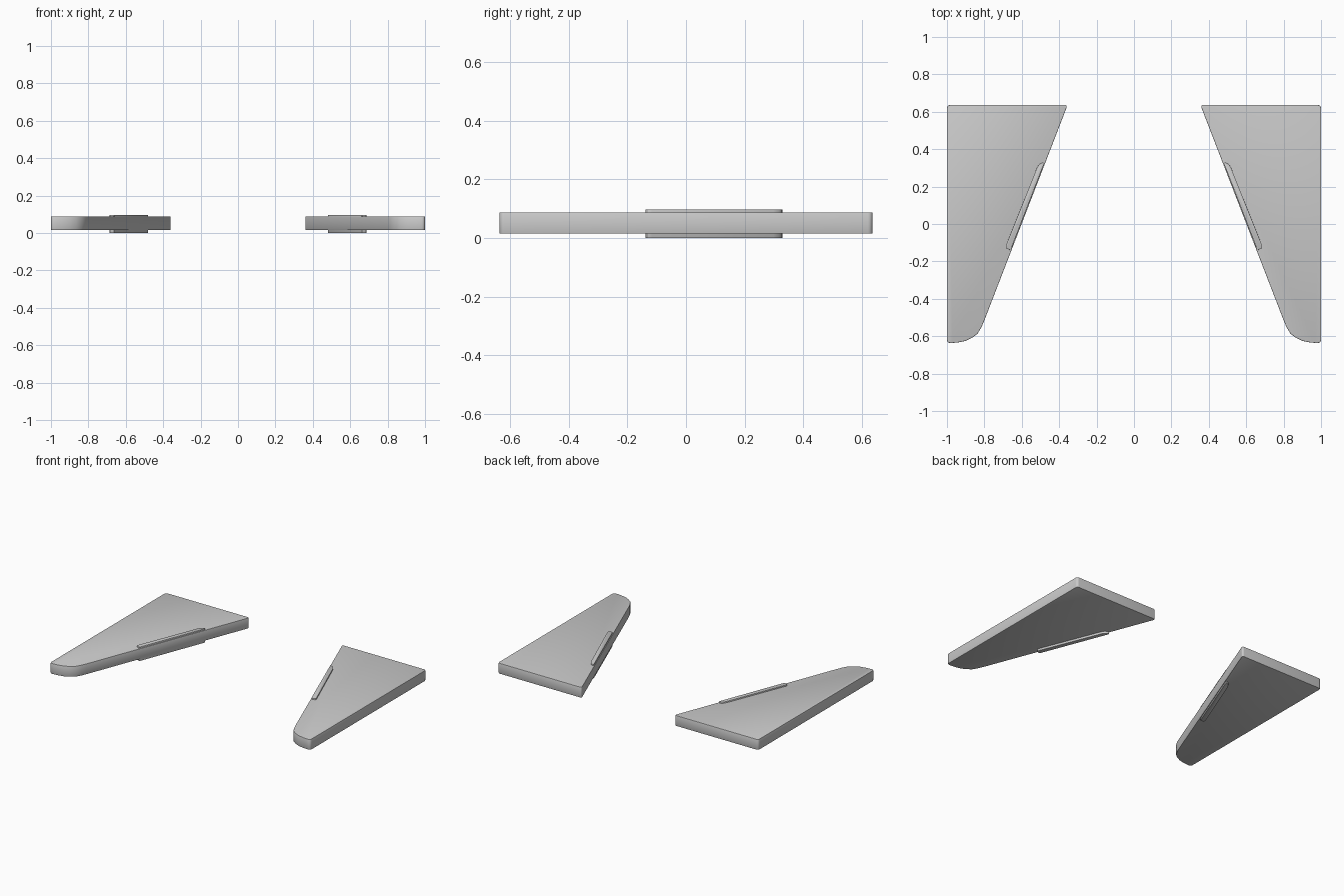
import bpy, bmesh

if "Cube" in bpy.data.objects:
    bpy.data.objects.remove(bpy.data.objects["Cube"])


def plate(name, outline, z0, z1, round_ids, corner, rim):
    """Extrude an outline, round chosen corners and the rim, mirror over x."""
    bm = bmesh.new()
    low = [bm.verts.new((x, y, z0)) for x, y in outline]
    high = [bm.verts.new((x, y, z1)) for x, y in outline]
    n = len(outline)
    bm.faces.new(low[::-1])
    bm.faces.new(high)
    for i in range(n):
        j = (i + 1) % n
        bm.faces.new((low[i], low[j], high[j], high[i]))
    bmesh.ops.recalc_face_normals(bm, faces=bm.faces)
    uprights = [bm.edges.get((low[i], high[i])) for i in round_ids]
    bmesh.ops.bevel(bm, geom=uprights, offset=corner, segments=4,
                    profile=0.5, affect='EDGES')
    rim_edges = [e for e in bm.edges
                 if abs(e.verts[0].co.z - e.verts[1].co.z) < 1e-5]
    bmesh.ops.bevel(bm, geom=rim_edges, offset=rim, segments=2,
                    profile=0.5, affect='EDGES')
    mesh = bpy.data.meshes.new(name)
    bm.to_mesh(mesh)
    bm.free()
    ob = bpy.data.objects.new(name, mesh)
    bpy.context.collection.objects.link(ob)
    ob.modifiers.new("mirror", 'MIRROR').use_mirror_merge = False
    bpy.context.view_layer.objects.active = ob
    ob.select_set(True)
    bpy.ops.object.shade_smooth_by_angle(angle=0.7)
    ob.select_set(False)
    return ob


# tapered side panels with a rounded front tip
panel = [(0.355, 0.636), (0.80, -0.515), (0.815, -0.55), (0.836, -0.586),
         (0.865, -0.608), (0.90, -0.625), (0.94, -0.633), (0.97, -0.636),
         (1.0, -0.636), (1.0, 0.636)]
plate("side_panel", panel, 0.015, 0.088, (0, 8, 9), 0.016, 0.003)

# thin grip strips along the slanted inner edge, proud above and below
strip = [(0.480, 0.329), (0.483, 0.316), (0.656, -0.130), (0.664, -0.138),
         (0.686, -0.130), (0.685, -0.116), (0.520, 0.298), (0.508, 0.318),
         (0.494, 0.327)]
plate("grip_strip", strip, 0.0, 0.097, (0, 4), 0.004, 0.001)
